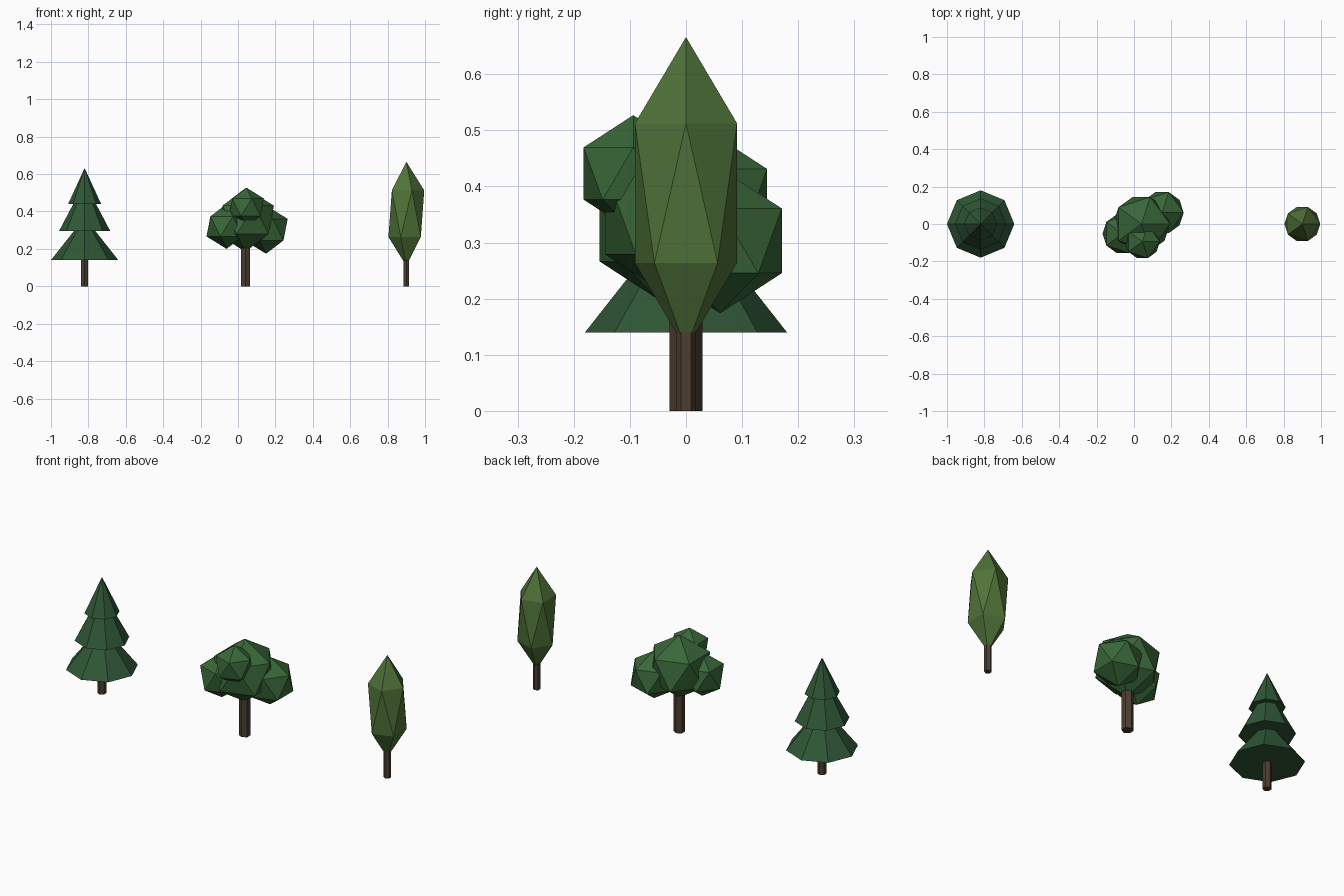
import bpy

if "Cube" in bpy.data.objects:
    bpy.data.objects.remove(bpy.data.objects["Cube"])


def material(name, rgb):
    m = bpy.data.materials.new(name)
    m.diffuse_color = (*rgb, 1)
    m.use_nodes = True
    m.node_tree.nodes["Principled BSDF"].inputs["Base Color"].default_value = m.diffuse_color
    return m


BARK = material("bark", (0.075, 0.047, 0.03))
PINE = material("pine_green", (0.028, 0.095, 0.037))
LEAF = material("leaf_green", (0.04, 0.135, 0.04))
POPLAR = material("poplar_green", (0.08, 0.17, 0.04))


def finish(name, mat):
    ob = bpy.context.object
    ob.name = name
    ob.data.materials.append(mat)
    return ob


def cone(name, mat, x, z0, z1, r0, r1, sides):
    bpy.ops.mesh.primitive_cone_add(vertices=sides, radius1=r0, radius2=r1, depth=z1 - z0,
                                    location=(x, 0, (z0 + z1) / 2))
    return finish(name, mat)


def blob(name, mat, centre, r, stretch=1):
    bpy.ops.mesh.primitive_ico_sphere_add(subdivisions=1, radius=r, location=centre)
    bpy.context.object.scale.z = stretch
    return finish(name, mat)


# Pine: trunk and three overlapping tiers
cone("pine_trunk", BARK, -0.82, 0, 0.2, 0.022, 0.022, 6)
tiers = [(0.14, 0.305, 0.18, 0.05), (0.295, 0.48, 0.137, 0.04), (0.44, 0.632, 0.088, 0)]
for i, (z0, z1, r0, r1) in enumerate(tiers):
    cone(f"pine_tier_{i + 1}", PINE, -0.82, z0, z1, r0, r1, 8)

# Broadleaf tree: trunk and four clumps of leaves
cone("broadleaf_trunk", BARK, 0.04, 0, 0.28, 0.029, 0.029, 6)
blob("crown_main", LEAF, (0.04, 0, 0.355), 0.17)
blob("crown_right", LEAF, (0.15, 0.061, 0.303), 0.129)
blob("crown_left", LEAF, (-0.061, -0.052, 0.32), 0.12)
blob("crown_front", LEAF, (0.045, -0.094, 0.423), 0.104)

# Poplar: thin trunk and one tall stretched crown
cone("poplar_trunk", BARK, 0.9, 0, 0.2, 0.018, 0.018, 6)
blob("poplar_crown", POPLAR, (0.9, 0, 0.388), 0.107, 2.6)
